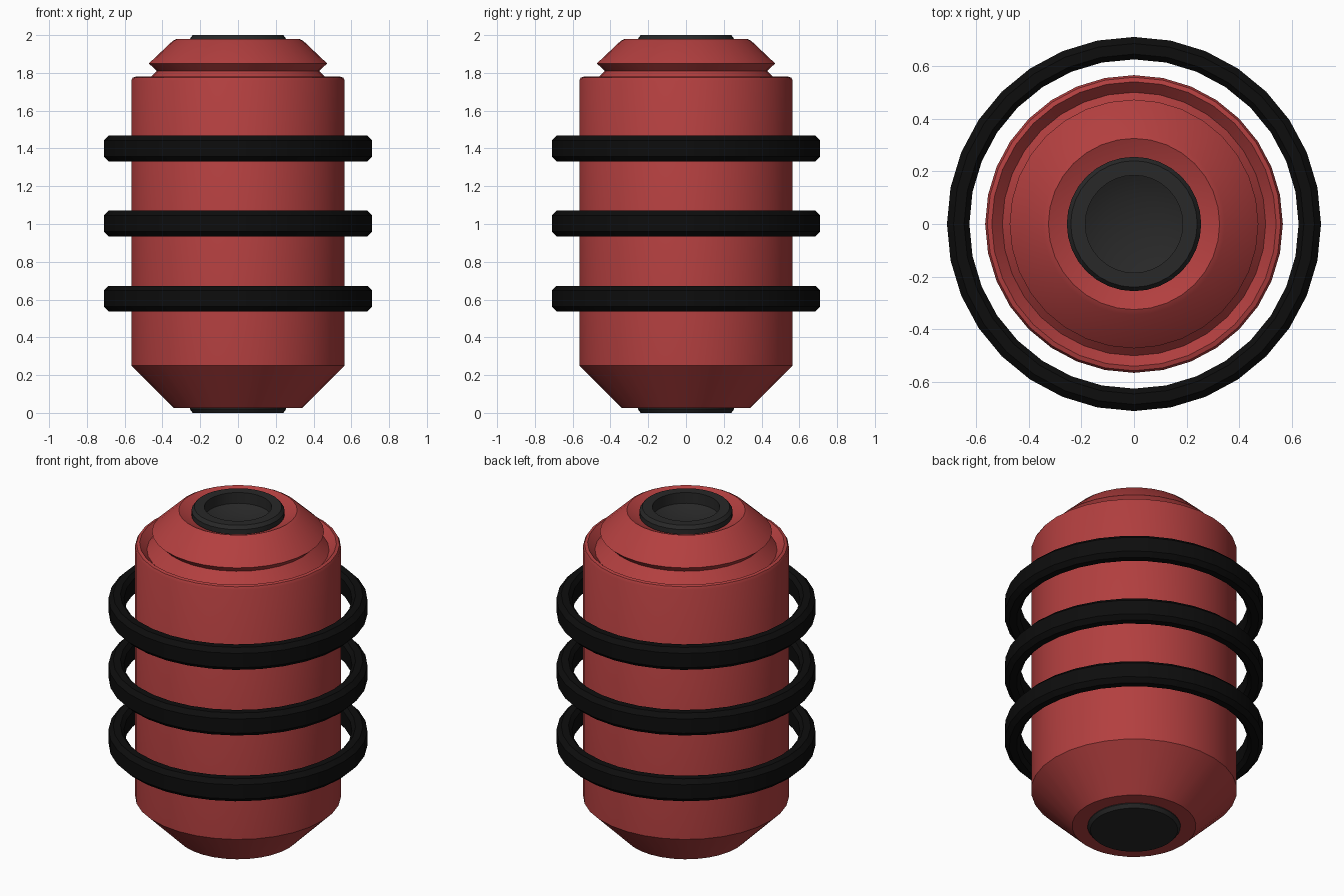
import bpy, bmesh, math

if "Cube" in bpy.data.objects:
    bpy.data.objects.remove(bpy.data.objects["Cube"])

SIDES = 32


def material(name, rgb):
    m = bpy.data.materials.new(name)
    m.diffuse_color = (*rgb, 1)
    m.use_nodes = True
    m.node_tree.nodes["Principled BSDF"].inputs["Base Color"].default_value = m.diffuse_color
    return m


def lathe(name, profile, mat, closed=False, z=0):
    """Turn an (r, z) profile around the z axis."""
    bm = bmesh.new()
    rings = []
    for r, h in profile:
        if r == 0:
            rings.append([bm.verts.new((0, 0, h))] * SIDES)
        else:
            rings.append([bm.verts.new((r * math.cos(2 * math.pi * i / SIDES),
                                        r * math.sin(2 * math.pi * i / SIDES), h))
                          for i in range(SIDES)])
    pairs = list(zip(rings, rings[1:]))
    if closed:
        pairs.append((rings[-1], rings[0]))
    for a, b in pairs:
        for i in range(SIDES):
            j = (i + 1) % SIDES
            bm.faces.new(dict.fromkeys((a[i], a[j], b[j], b[i])))
    bmesh.ops.recalc_face_normals(bm, faces=bm.faces)
    mesh = bpy.data.meshes.new(name)
    bm.to_mesh(mesh)
    bm.free()
    mesh.materials.append(mat)
    ob = bpy.data.objects.new(name, mesh)
    ob.location.z = z
    bpy.context.collection.objects.link(ob)
    bpy.ops.object.select_all(action='DESELECT')
    ob.select_set(True)
    bpy.context.view_layer.objects.active = ob
    bpy.ops.object.shade_smooth_by_angle(angle=math.radians(30))
    return ob


red = material("red_paint", (0.45, 0.05, 0.05))
grey = material("dark_grey", (0.021, 0.021, 0.021))
black = material("black_rubber", (0.004, 0.004, 0.004))

# Body with tapered foot, groove below the cap, and undercut cap
lathe("body", [(0, 0.025), (0.34, 0.025), (0.565, 0.25), (0.565, 1.76),
               (0.557, 1.775), (0.54, 1.78), (0.50, 1.74), (0.43, 1.81),
               (0.472, 1.85), (0.345, 1.97), (0.325, 1.98), (0, 1.98 - 0.15)], red)

# Hollow socket on top
lathe("top_socket", [(0.255, 1.95), (0.255, 1.98), (0.24, 2.0), (0.185, 2.0),
                     (0.185, 1.935), (0.11, 1.90), (0, 1.90)], grey)

# Plug underneath
lathe("bottom_plug", [(0.255, 0.05), (0.255, 0.02), (0.24, 0), (0, 0)], grey)

# Three loose hoops around the body
hoop = [(0.625, -0.045), (0.645, -0.068), (0.685, -0.068), (0.71, -0.043),
        (0.71, 0.043), (0.685, 0.068), (0.645, 0.068), (0.625, 0.045)]
for n, z in enumerate((0.605, 1.003, 1.4)):
    lathe(f"hoop_{n + 1}", hoop, black, closed=True, z=z)
